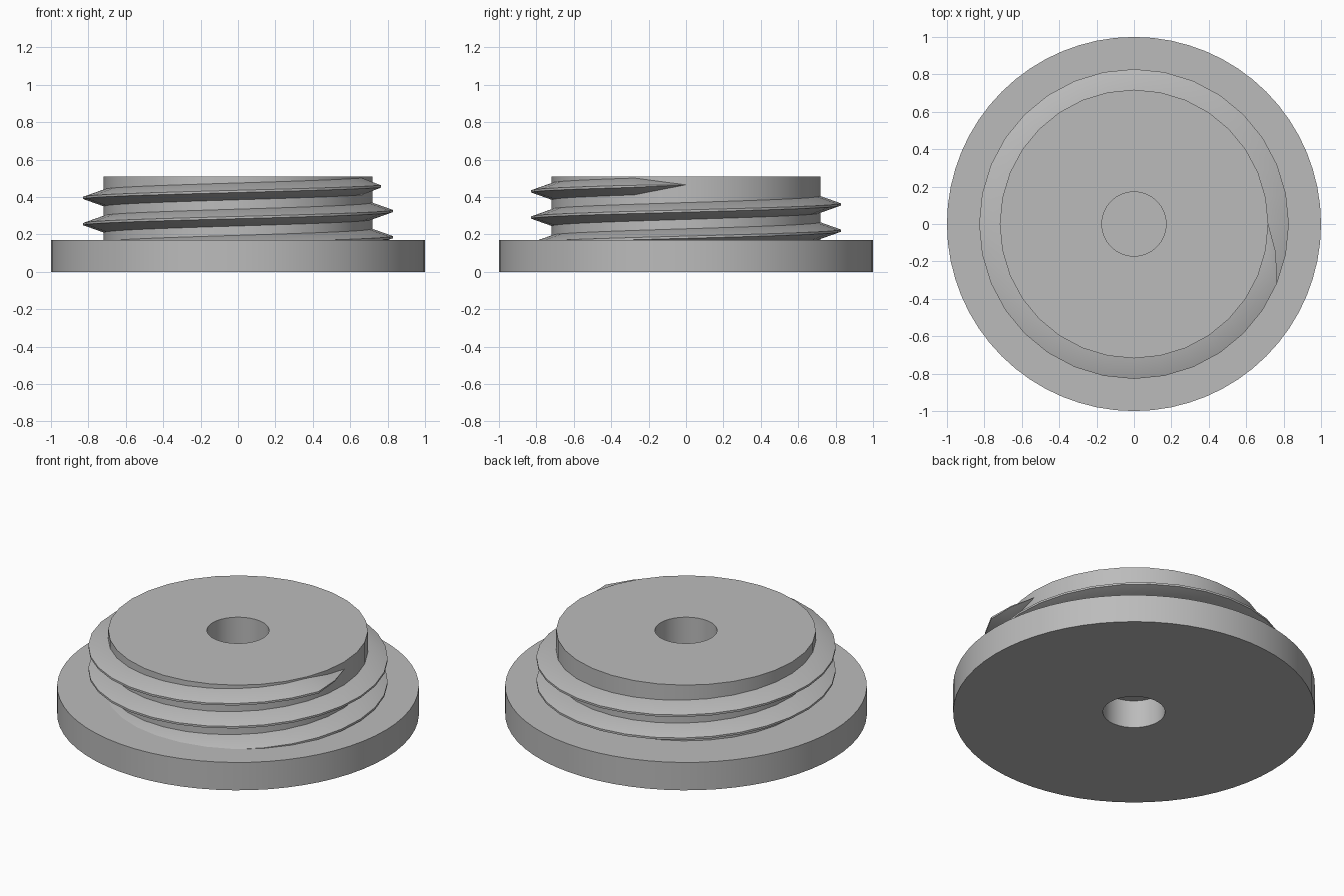
import bpy, bmesh
from math import cos, sin, pi

cube = bpy.data.objects.get("Cube")
if cube:
    bpy.data.objects.remove(cube)

grey = bpy.data.materials.new("plain grey")
grey.use_nodes = True
GREY = (0.5, 0.5, 0.5, 1)
grey.diffuse_color = GREY
grey.node_tree.nodes["Principled BSDF"].inputs["Base Color"].default_value = GREY

BASE_R, CORE_R, CREST_R, BORE_R = 1.0, 0.718, 0.828, 0.172
BASE_Z, TOP_Z = 0.17, 0.51
PITCH, TURNS, STEPS = 0.14, 2.75, 32
END_Z, ROOT_HALF, CREST_HALF = 0.465, 0.045, 0.006


def finish(bm, name):
    bmesh.ops.remove_doubles(bm, verts=bm.verts, dist=1e-5)
    bmesh.ops.recalc_face_normals(bm, faces=bm.faces)
    mesh = bpy.data.meshes.new(name)
    bm.to_mesh(mesh)
    bm.free()
    mesh.materials.append(grey)
    obj = bpy.data.objects.new(name, mesh)
    bpy.context.collection.objects.link(obj)
    bpy.ops.object.select_all(action="DESELECT")
    obj.select_set(True)
    bpy.context.view_layer.objects.active = obj
    bpy.ops.object.shade_smooth_by_angle(angle=pi / 9)


def ring(bm, radius, z, sides):
    angles = [2 * pi * i / sides for i in range(sides)]
    verts = [bm.verts.new((radius * cos(a), radius * sin(a), z)) for a in angles]
    return [bm.edges.new((verts[i - 1], verts[i])) for i in range(sides)]


# Flanged body: disc, threaded core and through bore as one closed shell
bm = bmesh.new()
rings = [ring(bm, *r) for r in (
    (BASE_R, 0, 64), (BASE_R, BASE_Z, 64), (CORE_R, BASE_Z, STEPS),
    (CORE_R, TOP_Z, STEPS), (BORE_R, TOP_Z, STEPS), (BORE_R, 0, STEPS))]
for i, edges in enumerate(rings):
    bmesh.ops.bridge_loops(bm, edges=rings[i - 1] + edges)
finish(bm, "flanged_body")

# Helical thread: trapezoid section, starting inside the disc, tapering to a point
bm = bmesh.new()
count = int(TURNS * STEPS)
sections = []
for i in range(count + 1):
    left = count - i
    a = -2 * pi * left / STEPS
    z = END_Z - PITCH * left / STEPS
    k = min(1, left / 2)
    crest = CORE_R + (CREST_R - CORE_R) * k
    inner = CORE_R - 0.03 * k
    profile = ((inner, -ROOT_HALF), (CORE_R, -ROOT_HALF), (crest, -CREST_HALF),
               (crest, CREST_HALF), (CORE_R, ROOT_HALF), (inner, ROOT_HALF))
    sections.append([bm.verts.new((r * cos(a), r * sin(a), z + h * k))
                     for r, h in profile])
for s, t in zip(sections, sections[1:]):
    for j in range(len(s)):
        bm.faces.new((s[j - 1], s[j], t[j], t[j - 1]))
bm.faces.new(sections[0])
finish(bm, "screw_thread")
